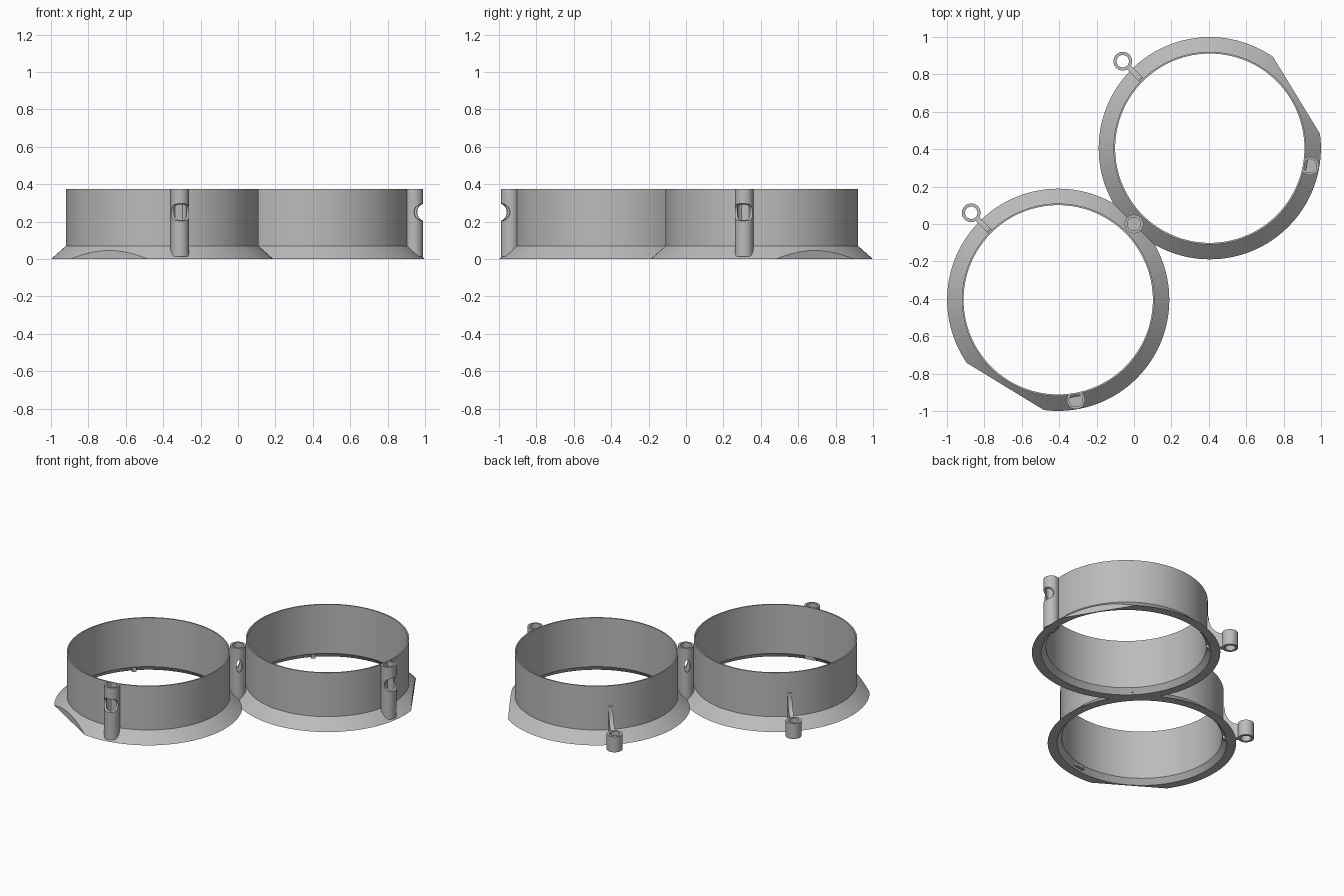
import bpy, bmesh, math
from mathutils import Vector, Matrix

if "Cube" in bpy.data.objects:
    bpy.data.objects.remove(bpy.data.objects["Cube"])

C = 0.4052          # ring centre offset on both axes
R_FLANGE, R_OUT, R_IN, H = 0.594, 0.515, 0.506, 0.375

grey = bpy.data.materials.new("light_grey")
grey.diffuse_color = (0.5, 0.5, 0.5, 1)
grey.use_nodes = True
grey.node_tree.nodes["Principled BSDF"].inputs["Base Color"].default_value = grey.diffuse_color


def make(name, bm):
    bmesh.ops.recalc_face_normals(bm, faces=bm.faces)
    me = bpy.data.meshes.new(name)
    bm.to_mesh(me)
    bm.free()
    ob = bpy.data.objects.new(name, me)
    bpy.context.collection.objects.link(ob)
    me.materials.append(grey)
    return ob


def smooth(ob):
    bpy.ops.object.select_all(action='DESELECT')
    ob.select_set(True)
    bpy.context.view_layer.objects.active = ob
    bpy.ops.object.shade_smooth_by_angle(angle=math.radians(30))


def lathe(profile, segs):
    """Revolve a closed (r, z) profile around z."""
    bm = bmesh.new()
    rows = []
    for i in range(segs):
        a = 2 * math.pi * i / segs
        rows.append([bm.verts.new((r * math.cos(a), r * math.sin(a), z)) for r, z in profile])
    n = len(profile)
    for i in range(segs):
        p, q = rows[i], rows[(i + 1) % segs]
        for j in range(n):
            k = (j + 1) % n
            bm.faces.new((p[j], q[j], q[k], p[k]))
    return bm


def cylinder(name, radius, depth, matrix, segs=32):
    bm = bmesh.new()
    bmesh.ops.create_cone(bm, cap_ends=True, segments=segs, radius1=radius, radius2=radius,
                          depth=depth, matrix=matrix)
    return make(name, bm)


def cut(ob, cutters):
    """Subtract cutters, bake the result and delete the cutters."""
    for c in cutters:
        m = ob.modifiers.new("cut", 'BOOLEAN')
        m.object, m.operation, m.solver = c, 'DIFFERENCE', 'EXACT'
    dg = bpy.context.evaluated_depsgraph_get()
    me = bpy.data.meshes.new_from_object(ob.evaluated_get(dg))
    ob.modifiers.clear()
    ob.data = me
    for c in cutters:
        bpy.data.objects.remove(c)


def ring(name, centre, flat_angle):
    # thin wall with a conical foot, foot trimmed by one flat
    bm = lathe([(R_FLANGE, 0), (R_OUT, 0.07), (R_OUT, H), (R_IN, H), (R_IN, 0.035), (0.535, 0)], 128)
    n = Vector((math.cos(flat_angle), math.sin(flat_angle), 0))
    res = bmesh.ops.bisect_plane(bm, geom=bm.verts[:] + bm.edges[:] + bm.faces[:],
                                 plane_co=n * 0.543, plane_no=n, clear_outer=True)
    edges = [e for e in res['geom_cut'] if isinstance(e, bmesh.types.BMEdge)]
    bmesh.ops.contextual_create(bm, geom=edges)
    bmesh.ops.translate(bm, vec=centre, verts=bm.verts)
    smooth(make(name, bm))


def post(name, centre, angle):
    # upright tube on the foot with a rounded notch on its outer side
    d = Vector((math.cos(angle), math.sin(angle), 0))
    p = centre + d * 0.544
    bm = lathe([(0.049, 0.012), (0.049, H), (0.036, H), (0.036, 0.06), (0.001, 0.06), (0.001, 0.012)], 40)
    bmesh.ops.translate(bm, vec=p, verts=bm.verts)
    ob = make(name, bm)
    along = Matrix.Rotation(angle, 4, 'Z') @ Matrix.Rotation(math.pi / 2, 4, 'X')
    notch = cylinder("notch_cutter", 0.047, 0.3,
                     Matrix.Translation(p + d * 0.056 + Vector((0, 0, 0.25))) @ along)
    inside = cylinder("inside_cutter", R_IN + 0.001, 2, Matrix.Translation(centre), 128)
    cut(ob, [notch, inside])
    smooth(ob)


def eyelet(name, centre):
    # small vertical loop beside the foot
    d = Vector((-1, 1, 0)).normalized()
    bm = lathe([(0.05, 0), (0.05, 0.108), (0.033, 0.108), (0.033, 0)], 40)
    bmesh.ops.translate(bm, vec=centre + d * 0.658, verts=bm.verts)
    smooth(make(name, bm))
    # thin curved fin joining the loop to the wall
    prof = [(0.511, 0.0), (0.622, 0.0), (0.622, 0.1)]
    for i in range(9):
        a = math.pi / 2 * i / 8
        prof.append((0.612 - 0.09 * math.sin(a), 0.23 - 0.13 * math.cos(a)))
    prof.append((0.511, 0.235))
    s = Vector((1, 1, 0)).normalized() * 0.014
    bm = bmesh.new()
    sides = []
    for k in (-1, 1):
        sides.append([bm.verts.new(centre + d * r + s * k + Vector((0, 0, z))) for r, z in prof])
        bm.faces.new(sides[-1])
    m = len(prof)
    for i in range(m):
        j = (i + 1) % m
        bm.faces.new((sides[0][i], sides[0][j], sides[1][j], sides[1][i]))
    smooth(make(name + "_fin", bm))


back = Vector((C, C, 0))
front = -back
ring("back_ring", back, math.radians(31.4))
ring("front_ring", front, math.radians(238.6))
post("back_post", back, math.radians(-10))
post("front_post", front, math.radians(-80))
eyelet("back_eyelet", back)
eyelet("front_eyelet", front)

# shared tube between the rings with a narrow slot through it
bm = lathe([(0.05, 0.012), (0.05, H), (0.036, H), (0.036, 0.06), (0.001, 0.06), (0.001, 0.012)], 40)
middle = make("middle_post", bm)
slot = cylinder("slot_cutter", 0.045, 0.3, Matrix.Translation((0, 0, 0.25))
                @ Matrix.Rotation(math.radians(-45), 4, 'Z') @ Matrix.Rotation(math.pi / 2, 4, 'Y')
                @ Matrix.Diagonal((1, 0.4, 1, 1)))
cut(middle, [slot])
smooth(middle)
